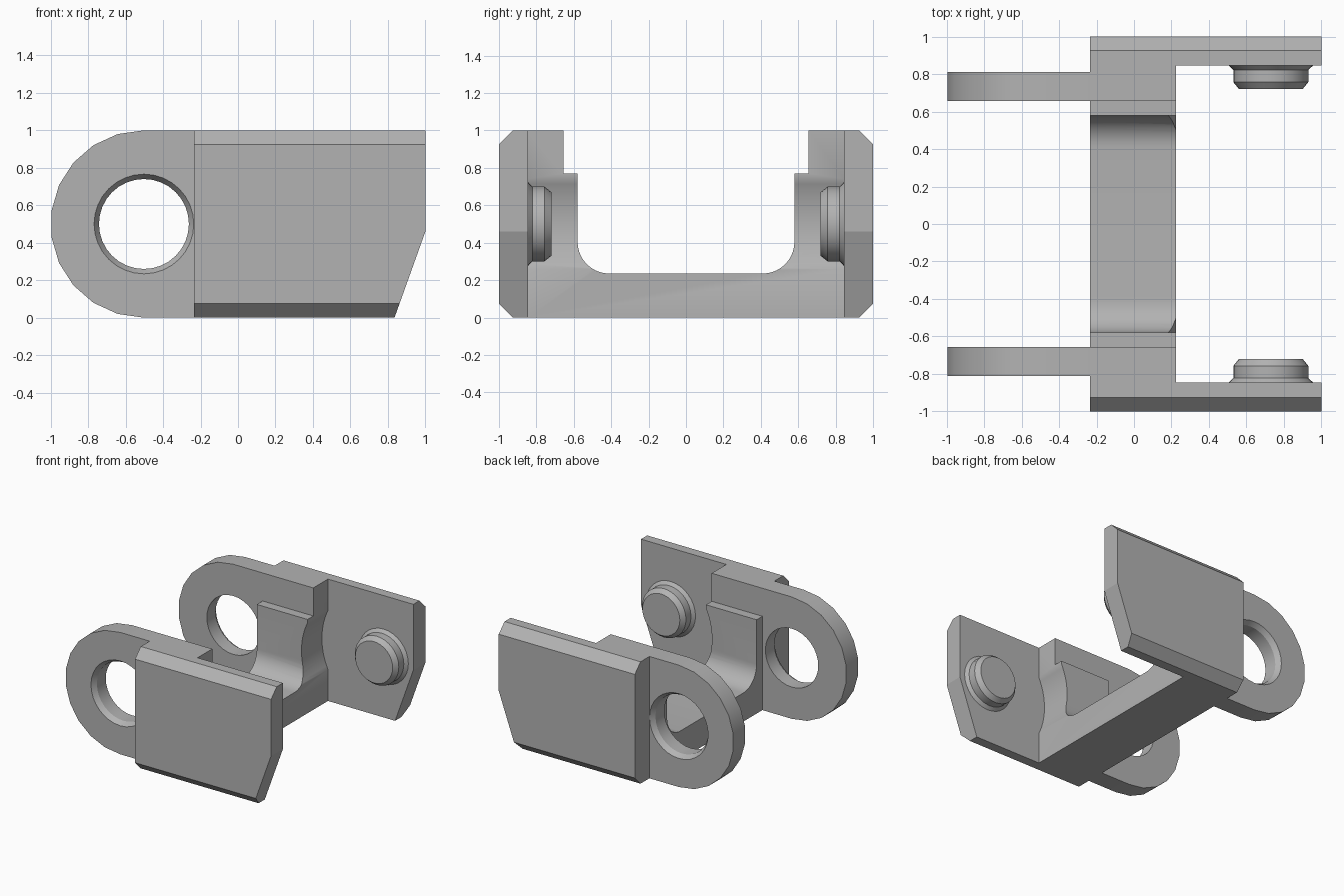
import bpy, bmesh
from math import sin, cos, pi
from mathutils import Matrix, Vector

if "Cube" in bpy.data.objects:
    bpy.data.objects.remove(bpy.data.objects["Cube"], do_unlink=True)

metal = bpy.data.materials.new("plain grey")
metal.use_nodes = True
GREY = (0.45, 0.45, 0.45, 1)
metal.diffuse_color = GREY
metal.node_tree.nodes["Principled BSDF"].inputs["Base Color"].default_value = GREY


def finish(bm, name):
    bmesh.ops.recalc_face_normals(bm, faces=bm.faces)
    mesh = bpy.data.meshes.new(name)
    bm.to_mesh(mesh)
    bm.free()
    mesh.materials.append(metal)
    obj = bpy.data.objects.new(name, mesh)
    bpy.context.collection.objects.link(obj)
    return obj


def select(obj):
    bpy.ops.object.select_all(action='DESELECT')
    obj.select_set(True)
    bpy.context.view_layer.objects.active = obj


def smooth(obj):
    select(obj)
    bpy.ops.object.shade_smooth_by_angle(angle=pi / 7)


def prism(points, offset):
    """Extrude a closed outline along the offset vector."""
    bm = bmesh.new()
    face = bm.faces.new([bm.verts.new(p) for p in points])
    out = bmesh.ops.extrude_face_region(bm, geom=[face])
    verts = [v for v in out["geom"] if isinstance(v, bmesh.types.BMVert)]
    bmesh.ops.translate(bm, verts=verts, vec=offset)
    return bm


def lathe(rings, x, z, sides):
    """Capped solid of (y, radius) rings about an axis along y."""
    bm = bmesh.new()
    loops = [[bm.verts.new((x + r * cos(2 * pi * i / sides), y, z + r * sin(2 * pi * i / sides)))
              for i in range(sides)] for y, r in rings]
    for a, b in zip(loops, loops[1:]):
        for i in range(sides):
            j = (i + 1) % sides
            bm.faces.new((a[i], a[j], b[j], b[i]))
    bm.faces.new(loops[0])
    bm.faces.new(loops[-1])
    return bm


def cut(obj, cutter):
    cutter.hide_render = True
    mod = obj.modifiers.new("cut", 'BOOLEAN')
    mod.operation = 'DIFFERENCE'
    mod.solver = 'EXACT'
    mod.object = cutter
    select(obj)
    bpy.ops.object.modifier_apply(modifier=mod.name)
    bpy.data.objects.remove(cutter, do_unlink=True)


BACK, FRONT = -0.235, 0.225     # crosspiece extent along x
WALL = 0.845                    # inner face of the side plates
STUD_X = 0.73
EYE_X = -0.502

# U-shaped crosspiece with stepped walls and filleted inside corners
half = [(WALL, 0), (WALL, 1), (0.655, 1), (0.655, 0.77), (0.58, 0.77)]
r = 0.17
half += [(0.58 - r + r * cos(a), 0.235 + r - r * sin(a))
         for a in (i * pi / 20 for i in range(11))]
outline = half + [(-y, z) for y, z in reversed(half)]
crosspiece = finish(prism([(BACK, y, z) for y, z in outline],
                          (FRONT - BACK, 0, 0)), "crosspiece")
# Round clearance around the stud axis
cut(crosspiece, finish(lathe([(-0.9, 0.56), (0.9, 0.56)], STUD_X, 0.5, 96), "clearance_cutter"))
smooth(crosspiece)

for side, label in ((-1, "front"), (1, "rear")):
    # Side plate with chamfered outer edges and a slanted lower corner
    c = 0.075
    section = [(WALL, 0), (1 - c, 0), (1, c), (1, 1 - c), (1 - c, 1), (WALL, 1)]
    bm = prism([(BACK, side * y, z) for y, z in section], (1 - BACK, 0, 0))
    res = bmesh.ops.bisect_plane(bm, geom=bm.verts[:] + bm.edges[:] + bm.faces[:],
                                 plane_co=(1, 0, 0.46), plane_no=(0.46, 0, -0.165),
                                 clear_outer=True)
    edges = [e for e in res["geom_cut"] if isinstance(e, bmesh.types.BMEdge)]
    bmesh.ops.holes_fill(bm, edges=edges, sides=0)
    finish(bm, label + "_side_plate")

    # Round-ended lug with a hole chamfered on the outside
    arc = [pi / 2 + pi * i / 11 for i in range(12)]
    shape = [(EYE_X + 0.498 * cos(a), 0.5 + 0.5 * sin(a)) for a in arc]
    shape += [(BACK, 0), (BACK, 1)]
    lug = finish(prism([(x, side * 0.655, z) for x, z in shape],
                       (0, side * 0.155, 0)), label + "_lug")
    rings = [(0.6, 0.24), (0.77, 0.24), (0.81, 0.266), (0.85, 0.266)]
    cut(lug, finish(lathe([(side * y, q) for y, q in rings], EYE_X, 0.5, 32), "eye_cutter"))
    smooth(lug)

    # Stud with a flared foot and chamfered tip
    rings = [(WALL, 0.225), (0.822, 0.2), (0.757, 0.2), (0.72, 0.17)]
    stud = finish(lathe([(side * y, q) for y, q in rings], STUD_X, 0.5, 32), label + "_stud")
    smooth(stud)
